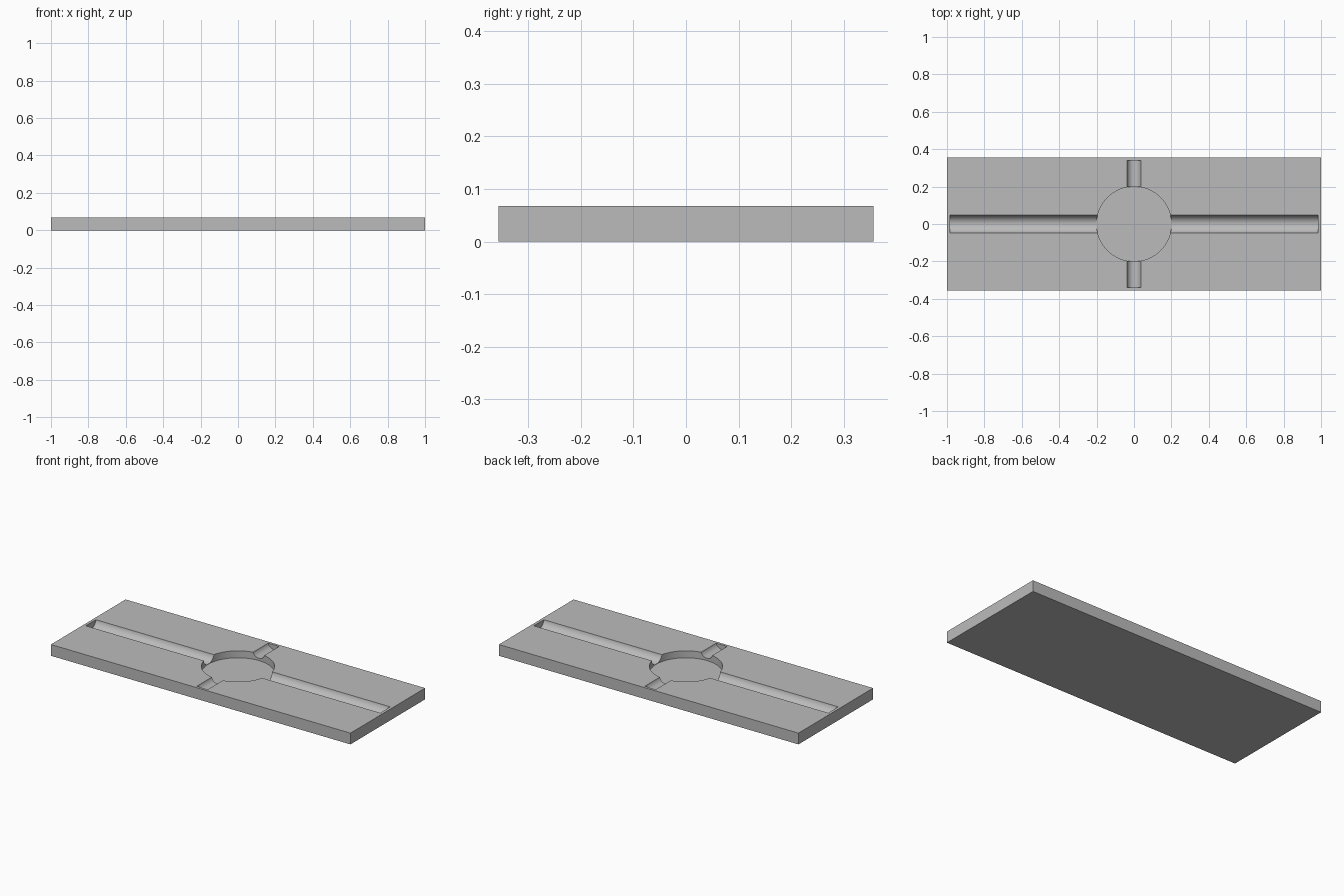
import bpy
import math

if "Cube" in bpy.data.objects:
    bpy.data.objects.remove(bpy.data.objects["Cube"], do_unlink=True)

LENGTH, WIDTH, HEIGHT = 2.0, 0.712, 0.068

# Plain grey material
grey = bpy.data.materials.new("plain grey")
grey.use_nodes = True
colour = (0.5, 0.5, 0.5, 1)
grey.diffuse_color = colour
grey.node_tree.nodes["Principled BSDF"].inputs["Base Color"].default_value = colour

# Flat rectangular plate
bpy.ops.mesh.primitive_cube_add(size=1, location=(0, 0, HEIGHT / 2))
plate = bpy.context.object
plate.name = "base_plate"
plate.scale = (LENGTH, WIDTH, HEIGHT)
bpy.ops.object.transform_apply(location=True, rotation=True, scale=True)
plate.data.materials.append(grey)


def cylinder(name, radius, depth, z, rotation, sides):
    bpy.ops.mesh.primitive_cylinder_add(vertices=sides, radius=radius, depth=depth,
                                        location=(0, 0, z), rotation=rotation)
    cutter = bpy.context.object
    cutter.name = name
    cutter.hide_render = True
    cutter.data.materials.append(grey)
    return cutter


def groove(name, half_width, depth, length, rotation):
    # Round-bottomed channel whose arc has the given width and depth
    radius = (half_width ** 2 + depth ** 2) / (2 * depth)
    return cylinder(name, radius, length, HEIGHT - depth + radius, rotation, 64)


# Round pocket, long channel and short cross channel
quarter = math.pi / 2
pocket_depth = 0.042
cutters = [
    cylinder("pocket_cutter", 0.2, 0.2, HEIGHT - pocket_depth + 0.1, (0, 0, 0), 96),
    groove("long_channel_cutter", 0.048, 0.041, 1.965, (0, quarter, 0)),
    groove("cross_channel_cutter", 0.037, 0.028, 0.68, (quarter, 0, 0)),
]

bpy.ops.object.select_all(action="DESELECT")
plate.select_set(True)
bpy.context.view_layer.objects.active = plate
for cutter in cutters:
    cut = plate.modifiers.new(cutter.name, "BOOLEAN")
    cut.operation = "DIFFERENCE"
    cut.solver = "EXACT"
    cut.object = cutter
    bpy.ops.object.modifier_apply(modifier=cut.name)
    bpy.data.objects.remove(cutter, do_unlink=True)

bpy.ops.object.shade_smooth_by_angle(angle=math.radians(30))
